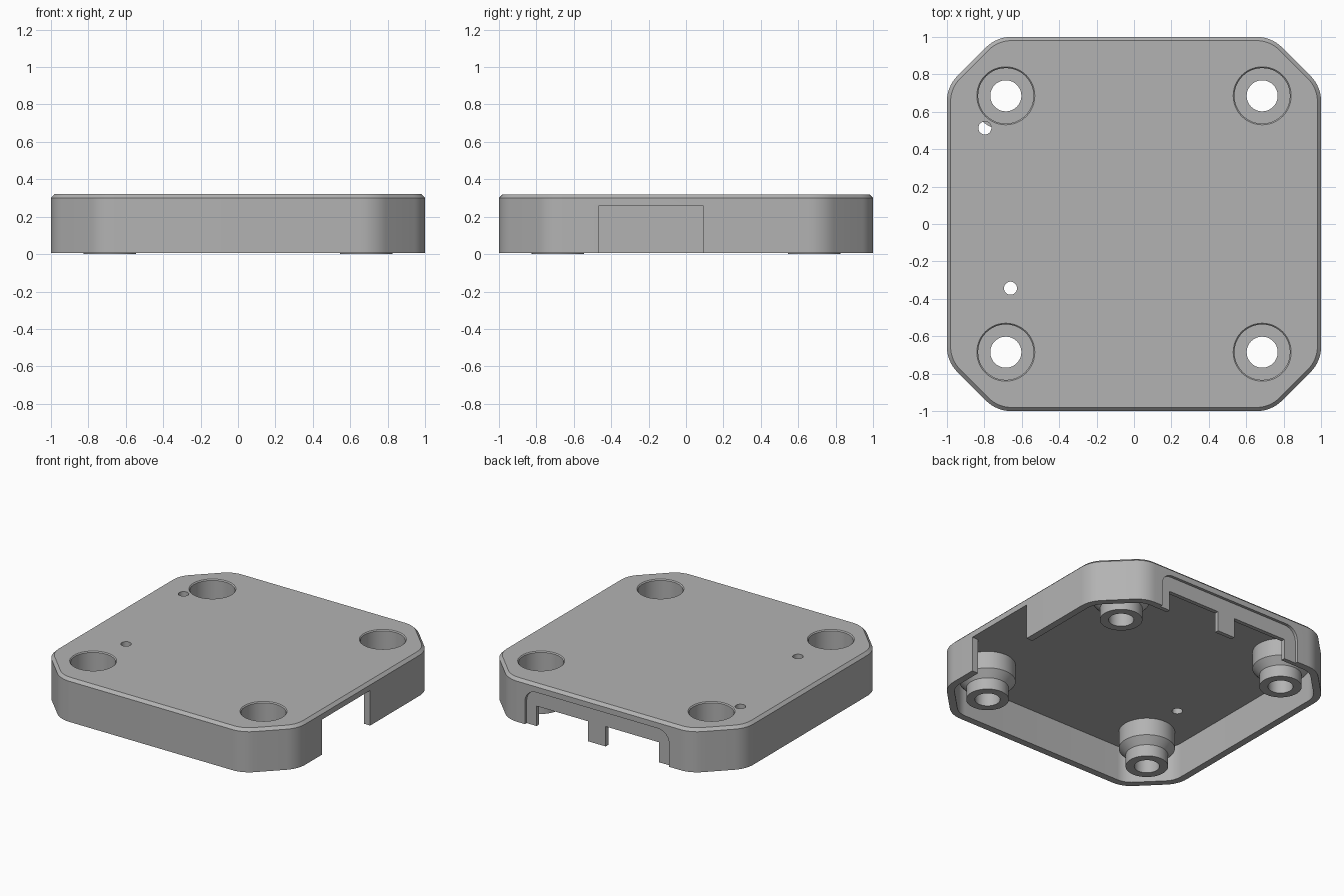
import bpy, bmesh, math
from mathutils import Vector

if "Cube" in bpy.data.objects:
    bpy.data.objects.remove(bpy.data.objects["Cube"], do_unlink=True)

BOLT = 0.685      # bolt offset from the centre
RIM = 0.005       # lower edge of the wall
CEILING = 0.26    # underside of the top plate
TOP = 0.32

grey = bpy.data.materials.new("plain_grey")
grey.use_nodes = True
grey.diffuse_color = (0.45, 0.45, 0.45, 1)
grey.node_tree.nodes["Principled BSDF"].inputs["Base Color"].default_value = grey.diffuse_color


def finish(bm, name):
    bmesh.ops.recalc_face_normals(bm, faces=bm.faces)
    mesh = bpy.data.meshes.new(name)
    bm.to_mesh(mesh)
    bm.free()
    mesh.materials.append(grey)
    obj = bpy.data.objects.new(name, mesh)
    bpy.context.collection.objects.link(obj)
    return obj


def loft(name, rings):
    """Skin a stack of equal closed rings and cap both ends."""
    bm = bmesh.new()
    loops = [[bm.verts.new(p) for p in ring] for ring in rings]
    for a, b in zip(loops, loops[1:]):
        for i in range(len(a)):
            j = (i + 1) % len(a)
            bm.faces.new((a[i], a[j], b[j], b[i]))
    bm.faces.new(loops[0])
    bm.faces.new(loops[-1])
    return finish(bm, name)


def outline(inset, z, tangent=0.08, steps=8):
    """Square with cut corners, each of the eight vertices rounded."""
    radius = tangent / math.tan(math.pi / 8)
    cx, cy = 0.735 - tangent, 1 - radius
    points = []
    for k in range(4):
        turn = k * math.pi / 2
        for x, y, start in ((cy, cx, 0), (cx, cy, math.pi / 4)):
            for s in range(steps + 1):
                a = start + s / steps * math.pi / 4
                px = x + (radius - inset) * math.cos(a)
                py = y + (radius - inset) * math.sin(a)
                points.append((px * math.cos(turn) - py * math.sin(turn),
                               px * math.sin(turn) + py * math.cos(turn), z))
    return points


def turned(name, x, y, profile, sides=48):
    """Round part from (radius, height) pairs."""
    angles = [2 * math.pi * i / sides for i in range(sides)]
    return loft(name, [[(x + r * math.cos(a), y + r * math.sin(a), z) for a in angles]
                       for r, z in profile])


def block(name, low, high):
    (x0, y0, z0), (x1, y1, z1) = low, high
    return loft(name, [[(x0, y0, z), (x1, y0, z), (x1, y1, z), (x0, y1, z)] for z in (z0, z1)])


def combine(target, tool, operation):
    """Apply a boolean and discard the tool."""
    mod = target.modifiers.new(tool.name, "BOOLEAN")
    mod.operation, mod.solver, mod.object = operation, "EXACT", tool
    bpy.context.view_layer.update()
    bpy.ops.object.select_all(action="DESELECT")
    target.select_set(True)
    bpy.context.view_layer.objects.active = target
    bpy.ops.object.modifier_apply(modifier=mod.name)
    bpy.data.objects.remove(tool, do_unlink=True)


# Cover shell with a chamfered top edge and a hollow underside
cover = loft("cover", [outline(0.05, CEILING), outline(0.05, RIM), outline(0, RIM),
                       outline(0, TOP - 0.02), outline(0.02, TOP)])

# Bolt bosses, stepped in at the lower end, then counterbored from above
corners = [(sx * BOLT, sy * BOLT) for sx in (-1, 1) for sy in (-1, 1)]
for x, y in corners:
    combine(cover, turned("boss", x, y, [(0.14, 0), (0.14, 0.085), (0.185, 0.135), (0.185, 0.29)]), "UNION")
for x, y in corners:
    combine(cover, turned("bolt_bore", x, y, [
        (0.083, -0.1), (0.083, 0.12), (0.148, 0.12), (0.148, TOP - 0.007),
        (0.155, TOP), (0.155, 0.4)]), "DIFFERENCE")

# Two pin holes through the plate
for x, y in ((-0.797, 0.513), (-0.66, -0.343)):
    combine(cover, turned("pin_hole", x, y, [(0.035, 0.2), (0.035, 0.4)], 24), "DIFFERENCE")

# Shallow recess with rounded upper corners on the back wall
r = 0.09
arch = [(0.595, -0.1)]
for cx, start in ((0.595 - r, 0), (-0.565 + r, math.pi / 2)):
    for i in range(9):
        a = start + i / 8 * math.pi / 2
        arch.append((cx + r * math.cos(a), CEILING - r + r * math.sin(a)))
arch.append((-0.565, -0.1))
combine(cover, loft("back_recess", [[(x, y, z) for x, z in arch] for y in (0.98, 1.1)]), "DIFFERENCE")

# Two slots through the back wall, and the side opening
for x0, x1 in ((0.10, 0.515), (-0.47, -0.04)):
    combine(cover, block("back_slot", (x0, 0.9, -0.1), (x1, 1.1, 0.15)), "DIFFERENCE")
combine(cover, block("side_opening", (0.92, -0.465, -0.1), (1.1, 0.09, CEILING)), "DIFFERENCE")

bpy.ops.object.shade_smooth_by_angle(angle=math.radians(25))
